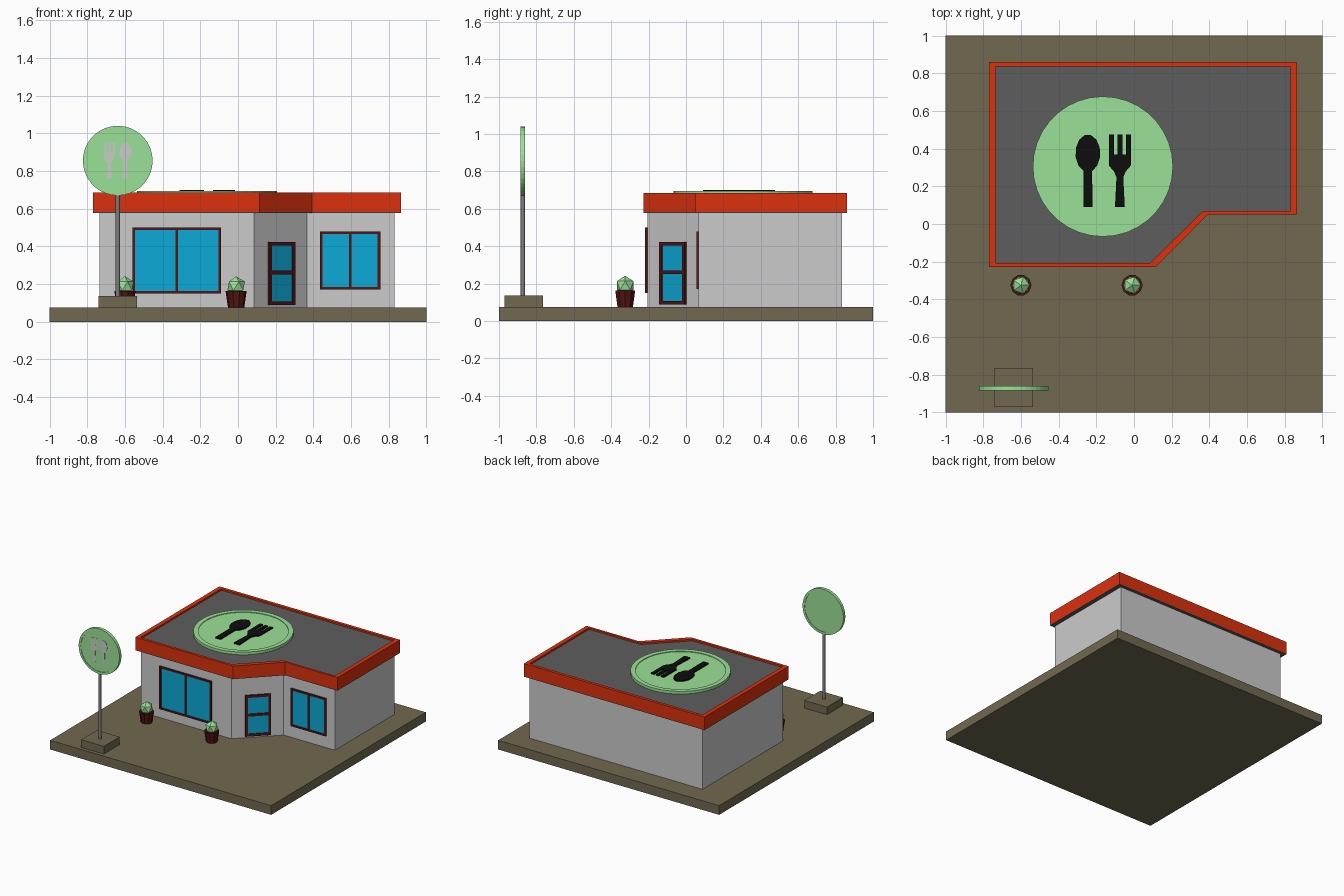
import bpy, bmesh
from math import cos, sin, pi, radians, atan2
from mathutils import Matrix, Vector

if "Cube" in bpy.data.objects:
    bpy.data.objects.remove(bpy.data.objects["Cube"])


def material(name, rgb):
    m = bpy.data.materials.new(name)
    m.diffuse_color = (*rgb, 1)
    m.use_nodes = True
    m.node_tree.nodes["Principled BSDF"].inputs["Base Color"].default_value = m.diffuse_color
    return m


EARTH = material("earth", (0.16, 0.14, 0.08))
RED = material("red_trim", (0.72, 0.03, 0.004))
ROOF = material("roof_grey", (0.11, 0.11, 0.11))
GREEN = material("pale_green", (0.33, 0.75, 0.31))
GLASS = material("glass_blue", (0.004, 0.40, 0.68))
MAROON = material("maroon", (0.09, 0.007, 0.007))
BLACK = material("black", (0.004, 0.004, 0.004))
POLE = material("pole_grey", (0.2, 0.2, 0.2))


def finish(name, bm, mat=None, matrix=None):
    bmesh.ops.recalc_face_normals(bm, faces=bm.faces)
    me = bpy.data.meshes.new(name)
    bm.to_mesh(me)
    bm.free()
    ob = bpy.data.objects.new(name, me)
    bpy.context.collection.objects.link(ob)
    if mat:
        me.materials.append(mat)
    if matrix:
        ob.matrix_world = matrix
    return ob


def add_prism(bm, pts, z0, z1):
    lo = [bm.verts.new((x, y, z0)) for x, y in pts]
    hi = [bm.verts.new((x, y, z1)) for x, y in pts]
    bm.faces.new(lo[::-1])
    bm.faces.new(hi)
    for i in range(len(pts)):
        j = (i + 1) % len(pts)
        bm.faces.new((lo[i], lo[j], hi[j], hi[i]))


def rect(x0, x1, y0, y1):
    return [(x0, y0), (x1, y0), (x1, y1), (x0, y1)]


def prism(name, shapes, z0, z1, mat=None, matrix=None):
    bm = bmesh.new()
    for s in shapes:
        add_prism(bm, s, z0, z1)
    return finish(name, bm, mat, matrix)


def lathe(name, profile, sides, mat=None, matrix=None):
    """Revolve (radius, z) points about z."""
    bm = bmesh.new()
    vs = [bm.verts.new((r, 0, z)) for r, z in profile]
    es = [bm.edges.new(p) for p in zip(vs, vs[1:])]
    bmesh.ops.spin(bm, geom=vs + es, cent=(0, 0, 0), axis=(0, 0, 1),
                   angle=2 * pi, steps=sides, use_duplicate=False)
    bmesh.ops.remove_doubles(bm, verts=bm.verts, dist=1e-5)
    return finish(name, bm, mat, matrix)


def disc(name, radius, inner, half, recess, matrix):
    h, d = half, half - recess
    return lathe(name, [(0, -d), (inner, -d), (inner, -h), (radius, -h),
                        (radius, h), (inner, h), (inner, d), (0, d)], 36, GREEN, matrix)


def cutlery(prefix, sx, sy, z0, z1, mat, matrix):
    arc = [radians(-70 + 320 * i / 11) for i in range(12)]
    spoon = [(-0.08 + 0.066 * cos(a), 0.095 + 0.1 * sin(a)) for a in arc]
    spoon += [(-0.103, -0.19), (-0.055, -0.19)]
    fork = [(0.064, -0.19), (0.116, -0.19), (0.108, -0.03), (0.122, 0.0), (0.148, 0.03),
            (0.148, 0.195), (0.122, 0.195), (0.122, 0.09), (0.103, 0.09), (0.103, 0.195),
            (0.077, 0.195), (0.077, 0.09), (0.058, 0.09), (0.058, 0.195),
            (0.032, 0.195), (0.032, 0.03), (0.058, 0.0), (0.072, -0.03)]
    for name, pts in (("spoon", spoon), ("fork", fork)):
        prism(f"{prefix}_{name}", [[(x * sx, y * sy) for x, y in pts]], z0, z1, mat, matrix)


def opening(name, mid, angle, width, z0, z1, bar, upright):
    """Framed pane on a wall: local x along the wall, y up, z outwards."""
    m = (Matrix.Translation((mid[0], mid[1], 0)) @ Matrix.Rotation(angle, 4, 'Z')
         @ Matrix.Rotation(pi / 2, 4, 'X'))
    w, zm = width / 2, (z0 + z1) / 2 + 0.005
    cross = (rect(-bar / 2, bar / 2, z0 + bar, z1 - bar) if upright
             else rect(-w + bar, w - bar, zm - bar / 2, zm + bar / 2))
    prism(name + "_frame", [rect(-w, -w + bar, z0, z1), rect(w - bar, w, z0, z1),
                            rect(-w + bar, w - bar, z0, z0 + bar),
                            rect(-w + bar, w - bar, z1 - bar, z1), cross],
          -0.005, 0.012, MAROON, m)
    prism(name + "_glass", [rect(-w + bar / 2, w - bar / 2, z0 + bar / 2, z1 - bar / 2)],
          -0.004, 0.005, GLASS, m)


# Ground slab and building body
prism("ground_slab", [rect(-1, 1, -1, 1)], 0, 0.075, EARTH)
walls = [(-0.735, -0.207), (0.085, -0.207), (0.365, 0.068), (0.83, 0.068),
         (0.83, 0.835), (-0.735, 0.835)]
eaves = [(-0.77, -0.228), (0.115, -0.228), (0.392, 0.05), (0.865, 0.05),
         (0.865, 0.86), (-0.77, 0.86)]
prism("walls", [walls], 0.07, 0.58)
prism("roof_deck", [walls], 0.58, 0.672, ROOF)
prism("soffit", [eaves], 0.578, 0.583, ROOF)

# Red fascia band around the roof
bm = bmesh.new()
rings = [[bm.verts.new((x, y, z)) for x, y in pts]
         for pts, z in ((eaves, 0.583), (eaves, 0.685), (walls, 0.685), (walls, 0.583))]
for a, b in zip(rings, rings[1:] + rings[:1]):
    for i in range(len(a)):
        j = (i + 1) % len(a)
        bm.faces.new((a[i], a[j], b[j], b[i]))
finish("fascia", bm, RED)

# Windows and angled door
opening("left_window", (-0.325, -0.207), 0, 0.47, 0.15, 0.5, 0.014, True)
opening("right_window", (0.595, 0.068), 0, 0.32, 0.172, 0.48, 0.014, True)
opening("door", (0.228, -0.067), atan2(0.275, 0.28), 0.195, 0.088, 0.424, 0.02, False)

# Rooftop emblem disc
disc("roof_disc", 0.372, 0.335, 0.0145, 0.005, Matrix.Translation((-0.165, 0.305, 0.68)))
cutlery("roof", 1, 1, 0.685, 0.7, BLACK, Matrix.Translation((-0.165, 0.28, 0)))

# Roadside sign
prism("sign_base", [rect(-0.74, -0.535, -0.97, -0.765)], 0.07, 0.138, EARTH)
lathe("sign_pole", [(0, 0.13), (0.012, 0.13), (0.012, 0.69), (0, 0.69)], 12, POLE,
      Matrix.Translation((-0.638, -0.872, 0)))
face = Matrix.Translation((-0.638, -0.872, 0.855)) @ Matrix.Rotation(pi / 2, 4, 'X')
disc("sign_disc", 0.185, 0.166, 0.0125, 0.003, face)
cutlery("sign", -0.5, 0.5, 0.008, 0.0125, None, face)

# Potted plants
for side, x in (("left", -0.6), ("right", -0.01)):
    lathe(side + "_pot", [(0, 0.073), (0.043, 0.073), (0.056, 0.163), (0.046, 0.163),
                          (0.045, 0.15), (0, 0.15)], 10, MAROON,
          Matrix.Translation((x, -0.325, 0)))
    bm = bmesh.new()
    bmesh.ops.create_icosphere(bm, subdivisions=1, radius=0.052)
    finish(side + "_bush", bm, GREEN, Matrix.Translation((x, -0.325, 0.19)))
